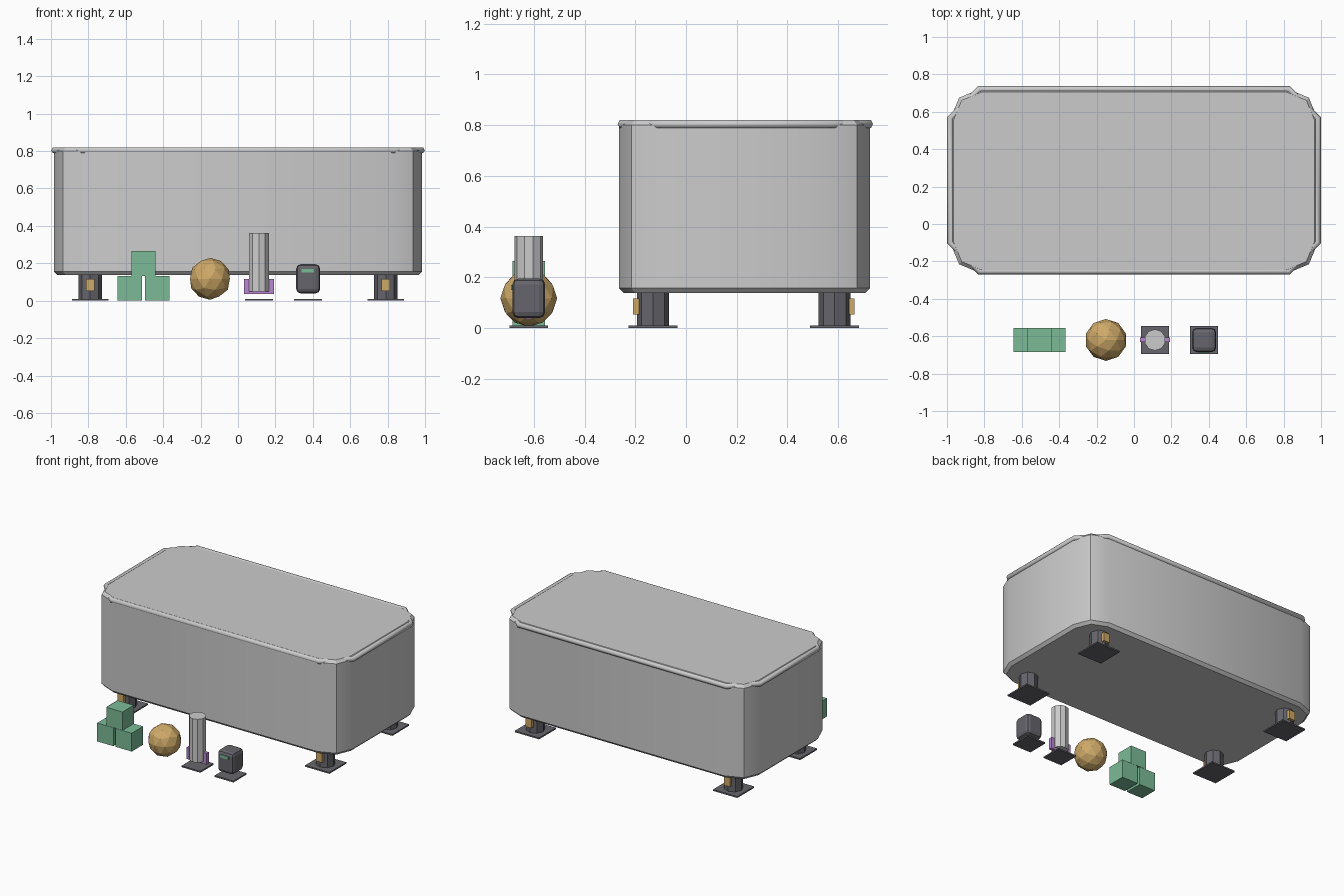
import bpy, bmesh, math

if "Cube" in bpy.data.objects:
    bpy.data.objects.remove(bpy.data.objects["Cube"])

def mat(name, rgb):
    m = bpy.data.materials.new(name)
    m.diffuse_color = (*rgb, 1)
    m.use_nodes = True
    m.node_tree.nodes["Principled BSDF"].inputs["Base Color"].default_value = m.diffuse_color
    return m

DARK = mat("dark_grey", (0.13, 0.13, 0.15))
GOLD = mat("gold", (0.62, 0.40, 0.14))
GREEN = mat("green", (0.20, 0.50, 0.31))
PURPLE = mat("purple", (0.50, 0.24, 0.65))

def finish(name, m=None):
    o = bpy.context.object
    o.name = name
    if m:
        o.data.materials.append(m)
    return o

def box(name, loc, size, m=None, bevel=0, seg=2):
    bpy.ops.mesh.primitive_cube_add(size=1, location=loc)
    o = finish(name, m)
    o.scale = size
    bpy.ops.object.transform_apply(location=False, rotation=False, scale=True)
    if bevel:
        b = o.modifiers.new("bevel", 'BEVEL')
        b.width, b.segments = bevel, seg
    return o

def cyl(name, x, y, z0, z1, r, n, m=None):
    bpy.ops.mesh.primitive_cylinder_add(vertices=n, radius=r, depth=z1 - z0,
                                        location=(x, y, (z0 + z1) / 2))
    return finish(name, m)

CY = 0.23  # tank centre in y

# tank: rounded rectangle with small chamfers at top and bottom
def outline(inset, r=0.17):
    hx, hy, pts = 0.985 - inset, 0.495 - inset, []
    r -= inset
    for k, (sx, sy) in enumerate([(1, 1), (-1, 1), (-1, -1), (1, -1)]):
        for i in range(3):
            a = math.radians(90 * k + 45 * i)
            pts.append((sx * (hx - r) + r * math.cos(a), CY + sy * (hy - r) + r * math.sin(a)))
    return pts

bm = bmesh.new()
rings = [[bm.verts.new((x, y, z)) for x, y in outline(i)]
         for z, i in [(0.137, 0.02), (0.157, 0), (0.80, 0), (0.82, 0.02)]]
for a, b in zip(rings, rings[1:]):
    for i in range(len(a)):
        j = (i + 1) % len(a)
        bm.faces.new((a[i], a[j], b[j], b[i]))
bm.faces.new(rings[0][::-1])
bm.faces.new(rings[-1])
me = bpy.data.meshes.new("tank_body")
bm.to_mesh(me)
bm.free()
tank = bpy.data.objects.new("tank_body", me)
bpy.context.collection.objects.link(tank)
bpy.ops.object.select_all(action='DESELECT')
bpy.context.view_layer.objects.active = tank
tank.select_set(True)
bpy.ops.object.shade_smooth_by_angle()

# rim tube following an eight-sided path
cu = bpy.data.curves.new("tank_rim", 'CURVE')
cu.dimensions = '3D'
cu.twist_mode = 'Z_UP'
cu.bevel_depth, cu.bevel_resolution = 0.018, 1
sp = cu.splines.new('POLY')
hx, hy, c = 0.982, 0.487, 0.155
path = [(hx, hy - c), (hx - c, hy), (c - hx, hy), (-hx, hy - c),
        (-hx, c - hy), (c - hx, -hy), (hx - c, -hy), (hx, c - hy)]
sp.points.add(len(path) - 1)
for p, (x, y) in zip(sp.points, path):
    p.co = (x, y + CY + 0.004, 0.804, 1)
sp.use_cyclic_u = True
bpy.context.collection.objects.link(bpy.data.objects.new("tank_rim", cu))

# four legs with foot pads and outward-facing plates
for fx, sx in (("left", -1), ("right", 1)):
    for fy, sy in (("front", -1), ("back", 1)):
        x, y = sx * 0.79, 0.228 + sy * 0.358
        tag = f"{fy}_{fx}"
        cyl(f"{tag}_leg", x, y, 0.008, 0.15, 0.063, 8, DARK)
        box(f"{tag}_foot_pad", (x, y, 0.005), (0.193, 0.193, 0.01), DARK)
        box(f"{tag}_leg_plate", (x, y + sy * 0.067, 0.085), (0.048, 0.022, 0.064), GOLD)

# stacked green cubes
RY = -0.62
for name, x, z in (("left_cube", -0.579, 0.066), ("right_cube", -0.432, 0.066), ("top_cube", -0.506, 0.199)):
    box(name, (x, RY, z), (0.129, 0.129, 0.132), GREEN)

# faceted ball
bpy.ops.mesh.primitive_ico_sphere_add(subdivisions=2, radius=0.112, location=(-0.15, RY, 0.117))
finish("ball", GOLD)

# post with purple cross bar and base pad
cyl("post", 0.112, RY, 0.05, 0.362, 0.057, 10)
box("post_cross_bar", (0.112, RY, 0.076), (0.162, 0.024, 0.082), PURPLE)
box("post_pad", (0.112, RY, 0.005), (0.15, 0.15, 0.01), DARK)

# canister with green label strip and base pad
box("canister", (0.375, RY, 0.117), (0.128, 0.13, 0.156), DARK, 0.024)
box("canister_strip", (0.373, RY - 0.064, 0.16), (0.066, 0.014, 0.02), GREEN)
box("canister_pad", (0.375, RY, 0.005), (0.15, 0.15, 0.01), DARK)
